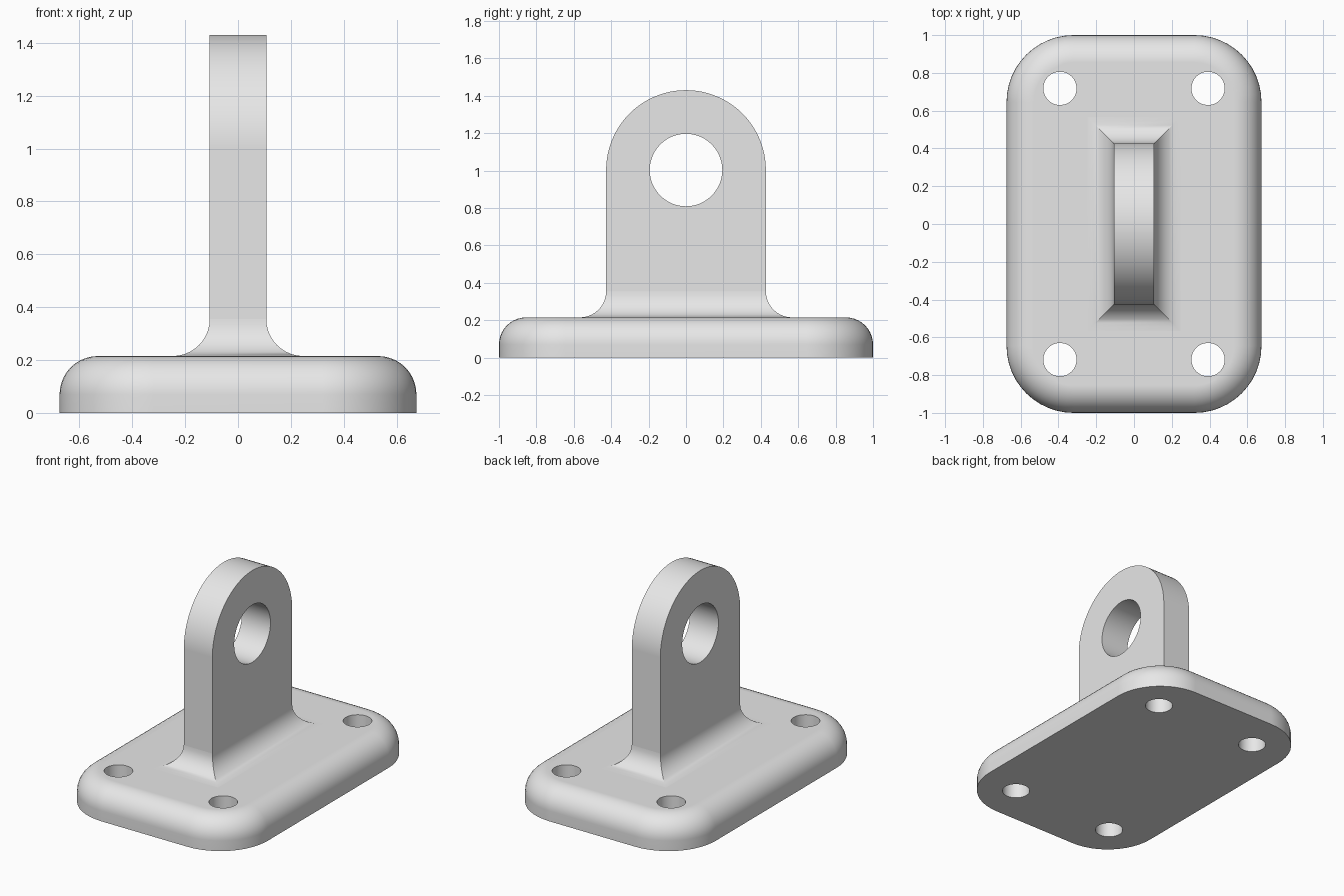
import bpy
import bmesh
from math import sin, cos, pi, radians
from mathutils import Matrix

old = bpy.data.objects.get("Cube")
if old:
    bpy.data.objects.remove(old, do_unlink=True)

# One plain grey for the whole part
GREY = (0.8, 0.8, 0.8, 1.0)
metal = bpy.data.materials.new("plain_grey")
metal.use_nodes = True
metal.diffuse_color = GREY
metal.node_tree.nodes["Principled BSDF"].inputs["Base Color"].default_value = GREY

# Main sizes
HALF_X, HALF_Y, TOP = 0.675, 1.0, 0.215
CORNER, EDGE = 0.355, 0.145
LUG_X, LUG_Y, EYE_Z, EYE_R = 0.107, 0.427, 1.003, 0.194
FLARE = 0.14
STEPS = 10


def loft(name, rings):
    """Skin a stack of matching closed rings and cap both ends."""
    bm = bmesh.new()
    loops = [[bm.verts.new(p) for p in ring] for ring in rings]
    n = len(loops[0])
    for low, high in zip(loops, loops[1:]):
        for i in range(n):
            j = (i + 1) % n
            bm.faces.new((low[i], low[j], high[j], high[i]))
    bm.faces.new(loops[0][::-1])
    bm.faces.new(loops[-1])
    bmesh.ops.recalc_face_normals(bm, faces=bm.faces)
    mesh = bpy.data.meshes.new(name)
    bm.to_mesh(mesh)
    bm.free()
    obj = bpy.data.objects.new(name, mesh)
    mesh.materials.append(metal)
    bpy.context.collection.objects.link(obj)
    return obj


def rounded_rect(inset, z):
    """Rounded rectangle ring, shrunk by the inset."""
    r = CORNER - inset
    ring = []
    for k, (sx, sy) in enumerate([(1, 1), (-1, 1), (-1, -1), (1, -1)]):
        for i in range(13):
            a = (k + i / 12) * pi / 2
            ring.append((sx * (HALF_X - CORNER) + r * cos(a),
                         sy * (HALF_Y - CORNER) + r * sin(a), z))
    return ring


def rect(grow, z):
    x, y = LUG_X + grow, LUG_Y + grow
    return [(x, y, z), (-x, y, z), (-x, -y, z), (x, -y, z)]


def drill(obj, centre, radius, depth, rotation=Matrix()):
    """Cut a round hole through the object."""
    bm = bmesh.new()
    bmesh.ops.create_cone(bm, cap_ends=True, segments=48, radius1=radius,
                          radius2=radius, depth=depth,
                          matrix=Matrix.Translation(centre) @ rotation)
    mesh = bpy.data.meshes.new("hole_cutter")
    bm.to_mesh(mesh)
    bm.free()
    mesh.materials.append(metal)
    cutter = bpy.data.objects.new("hole_cutter", mesh)
    cutter.hide_render = True
    bpy.context.collection.objects.link(cutter)
    mod = obj.modifiers.new("hole", 'BOOLEAN')
    mod.operation = 'DIFFERENCE'
    mod.solver = 'EXACT'
    mod.object = cutter
    bpy.context.view_layer.objects.active = obj
    bpy.ops.object.modifier_apply(modifier=mod.name)
    bpy.data.objects.remove(cutter, do_unlink=True)


def finish(obj):
    """Smooth the curves, keep the flats flat."""
    bpy.ops.object.select_all(action='DESELECT')
    obj.select_set(True)
    bpy.context.view_layer.objects.active = obj
    bpy.ops.object.shade_smooth_by_angle(angle=radians(30))
    mod = obj.modifiers.new("flat_faces", 'WEIGHTED_NORMAL')
    mod.keep_sharp = True


# Base plate with a rounded top edge and four bolt holes
rings = [rounded_rect(0, 0)]
for i in range(STEPS + 1):
    a = i / STEPS * pi / 2
    rings.append(rounded_rect(EDGE * (1 - cos(a)), TOP - EDGE * (1 - sin(a))))
base = loft("base_plate", rings)
for sx in (-1, 1):
    for sy in (-1, 1):
        drill(base, (sx * 0.392, sy * 0.718, 0.1), 0.088, 1)
finish(base)

# Upright lug with a round top and an eye
outline = [(-LUG_Y, TOP - 0.02), (LUG_Y, TOP - 0.02)]
for i in range(49):
    a = i / 48 * pi
    outline.append((LUG_Y * cos(a), EYE_Z + LUG_Y * sin(a)))
lug = loft("upright_lug", [[(x, y, z) for y, z in outline] for x in (-LUG_X, LUG_X)])
drill(lug, (0, 0, EYE_Z), EYE_R, 1, Matrix.Rotation(pi / 2, 4, 'Y'))
finish(lug)

# Concave flare with mitred corners where the lug meets the base
rings = [rect(FLARE, TOP - 0.02)]
for i in range(STEPS + 1):
    a = i / STEPS * pi / 2
    rings.append(rect(FLARE * (1 - sin(a)), TOP + FLARE * (1 - cos(a))))
finish(loft("lug_flare", rings))
